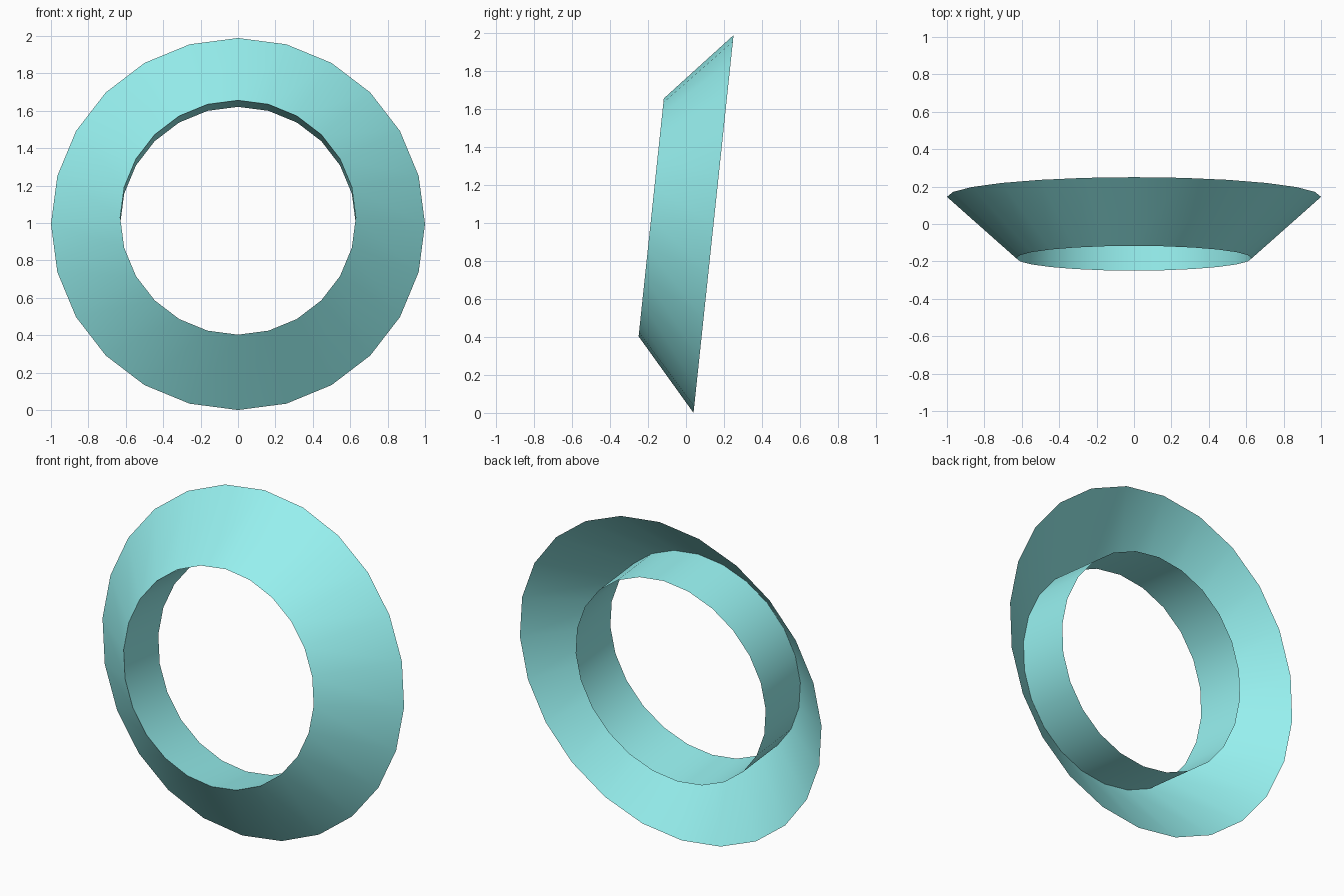
import bpy, bmesh
from math import sin, cos, pi, radians

if "Cube" in bpy.data.objects:
    bpy.data.objects.remove(bpy.data.objects["Cube"])

SIDES = 24
TILT = radians(6.05)

# Open V-shaped profile (radius, depth along axis): outer rim, front lip, inner sleeve end
PROFILE = [(1.0, 0.0), (0.63, 0.33), (0.63, 0.0)]

bm = bmesh.new()
rings = []
for r, d in PROFILE:
    rings.append([bm.verts.new((r * cos(2 * pi * i / SIDES),
                                r * sin(2 * pi * i / SIDES), d))
                  for i in range(SIDES)])

# Flared front cone, then the sleeve running back inside it
for a, b in zip(rings, rings[1:]):
    for i in range(SIDES):
        j = (i + 1) % SIDES
        bm.faces.new((a[i], a[j], b[j], b[i]))

mesh = bpy.data.meshes.new("flared_ring")
bm.to_mesh(mesh)
bm.free()

# Ring faces front and leans slightly back
ring = bpy.data.objects.new("flared_ring", mesh)
bpy.context.collection.objects.link(ring)
ring.rotation_euler = (pi / 2 - TILT, 0, 0)
ring.location = (0, 0.145, cos(TILT))

# Pale turquoise
mat = bpy.data.materials.new("turquoise")
mat.diffuse_color = (0.31, 0.88, 0.87, 1)
mat.use_nodes = True
mat.node_tree.nodes["Principled BSDF"].inputs["Base Color"].default_value = mat.diffuse_color
mesh.materials.append(mat)

# Smooth around the ring, sharp at the lip
bpy.context.view_layer.objects.active = ring
ring.select_set(True)
bpy.ops.object.shade_smooth_by_angle(angle=radians(30))
